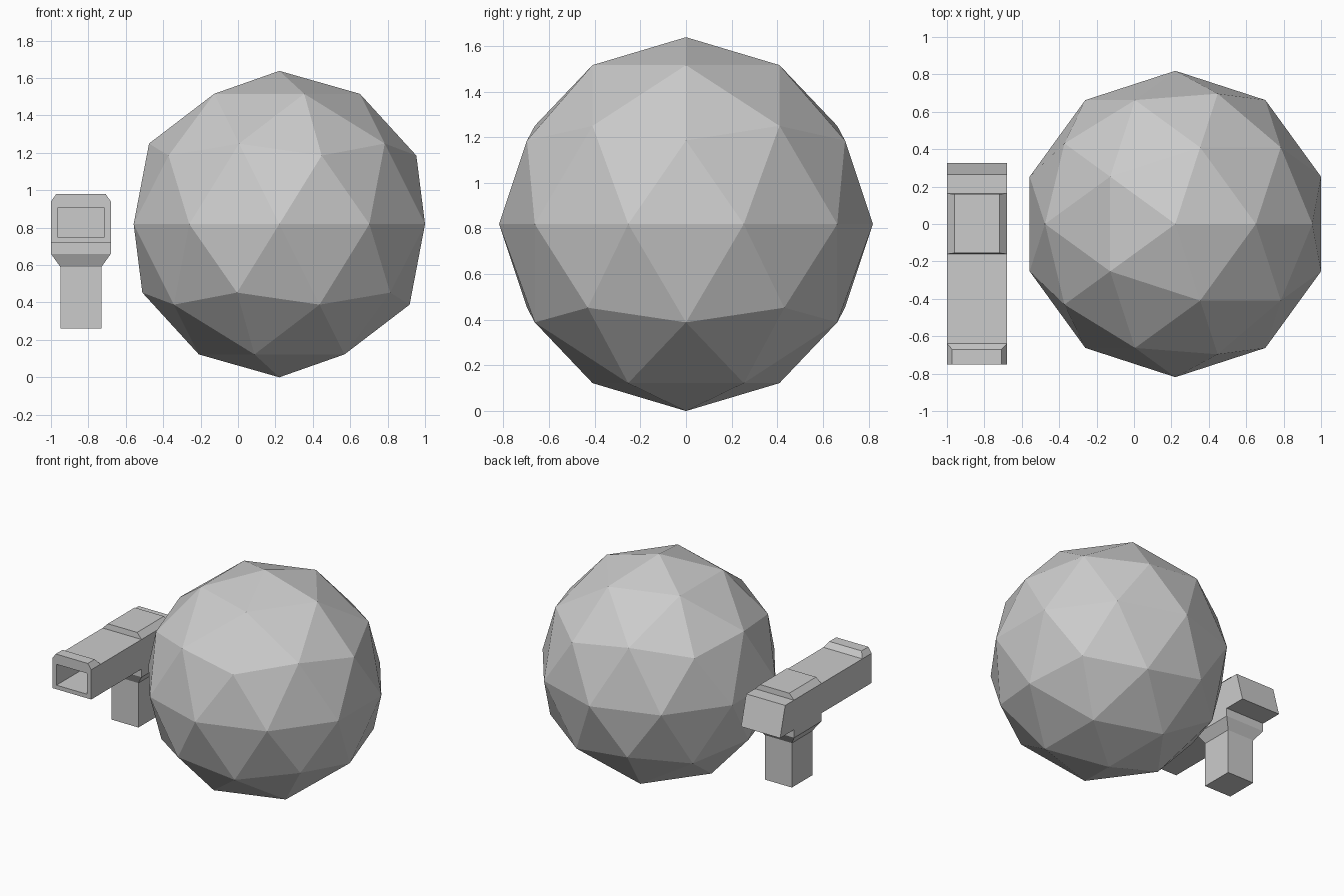
import bpy, bmesh

if "Cube" in bpy.data.objects:
    bpy.data.objects.remove(bpy.data.objects["Cube"])


def finish(name, bm):
    bmesh.ops.recalc_face_normals(bm, faces=bm.faces)
    mesh = bpy.data.meshes.new(name)
    bm.to_mesh(mesh)
    bm.free()
    obj = bpy.data.objects.new(name, mesh)
    bpy.context.collection.objects.link(obj)
    return obj


def block(z0, half0, y0, z1, half1, y1, cx=-0.84):
    """Six-sided block between two rectangles (half width in x, y range)."""
    bm = bmesh.new()
    rings = []
    for z, h, (a, b) in ((z0, half0, y0), (z1, half1, y1)):
        rings.append([bm.verts.new((cx + sx * h, y, z))
                      for sx, y in ((-1, a), (1, a), (1, b), (-1, b))])
    low, high = rings
    bm.faces.new(low[::-1])
    bm.faces.new(high)
    sides = [bm.faces.new((low[i], low[(i + 1) % 4], high[(i + 1) % 4], high[i]))
             for i in range(4)]
    return bm, sides[0]          # sides[0] faces the front


# Faceted ball
bpy.ops.mesh.primitive_ico_sphere_add(subdivisions=2, radius=0.819,
                                      location=(0.221, 0, 0.819))
bpy.context.object.name = "faceted_ball"

# Barrel body with slanted back and recessed muzzle
bm, front = block(0.72, 0.16, (-0.75, 0.325), 0.94, 0.16, (-0.75, 0.265))
bm.normal_update()
rim = bmesh.ops.extrude_discrete_faces(bm, faces=[front])["faces"][0]
for v in rim.verts:
    v.co.x = -0.84 + (0.125 if v.co.x > -0.84 else -0.125)
    v.co.z = 0.905 if v.co.z > 0.83 else 0.75
hole = bmesh.ops.extrude_discrete_faces(bm, faces=[rim])["faces"][0]
for v in hole.verts:
    v.co.y += 0.4
finish("barrel_body", bm)

# Raised blocks on top, collar, flare and grip
parts = {
    "front_sight": (0.94, 0.16, (-0.75, -0.64), 0.98, 0.132, (-0.75, -0.67)),
    "top_housing": (0.94, 0.16, (-0.16, 0.163), 0.98, 0.12, (-0.155, 0.16)),
    "grip_collar": (0.66, 0.16, (-0.16, 0.16), 0.72, 0.16, (-0.16, 0.16)),
    "grip_flare": (0.59, 0.11, (-0.125, 0.115), 0.66, 0.16, (-0.16, 0.16)),
    "grip": (0.26, 0.11, (-0.125, 0.115), 0.59, 0.11, (-0.125, 0.115)),
}
for name, dims in parts.items():
    finish(name, block(*dims)[0])
